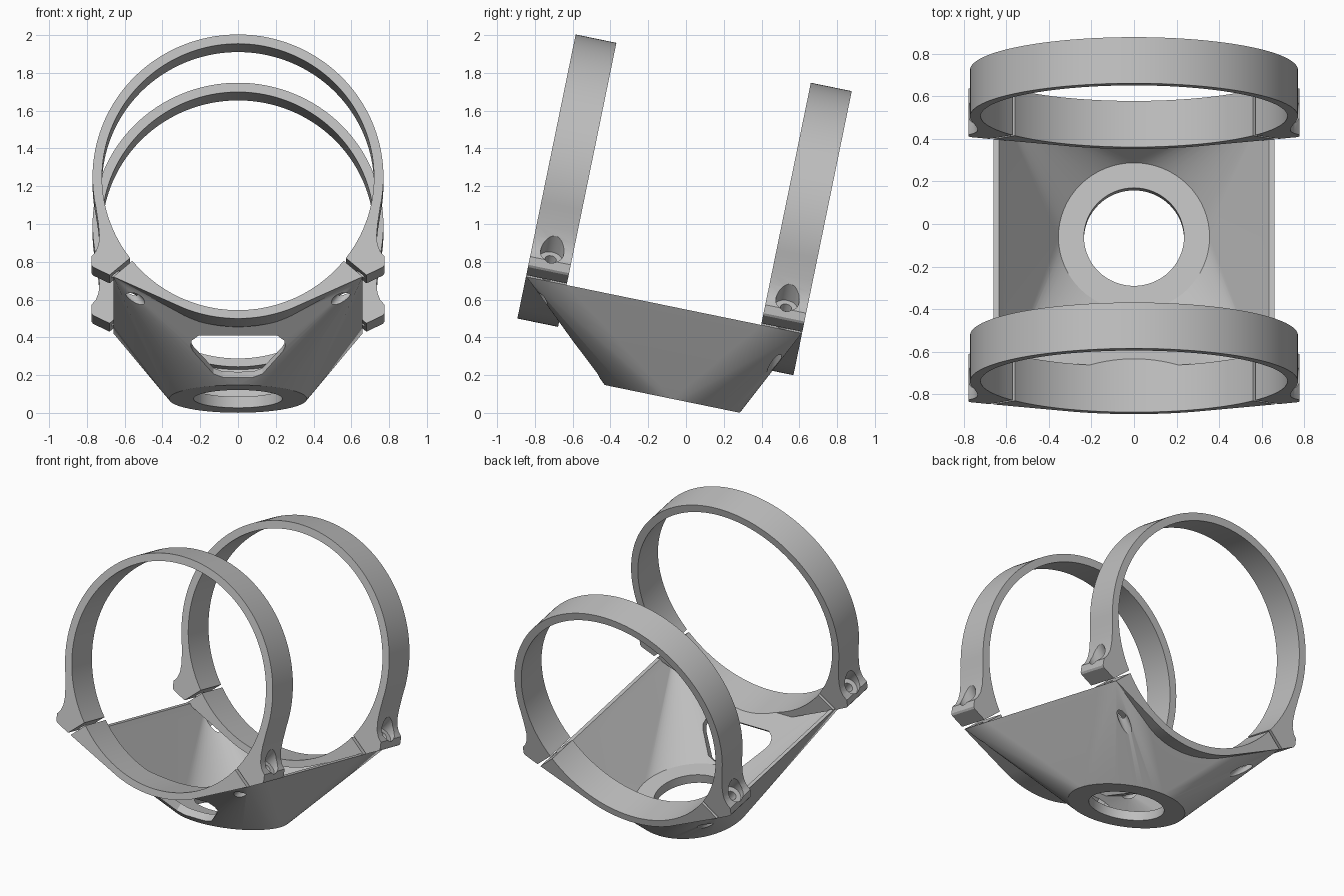
import bpy, bmesh, math
from mathutils import Matrix, Vector

cube = bpy.data.objects.get("Cube")
if cube:
    bpy.data.objects.remove(cube, do_unlink=True)

TILT = math.radians(11.6)      # whole mount leans about x
RIM, FLOOR = 0.536, 0.058      # cradle top and bottom heights
AXIS, BORE = 1.075, 0.72       # clamp centre height and bore radius
BASE_Y = -0.086                # centre of the base opening
BANDS = [(-0.975, -0.755), (0.296, 0.517)]

grey = bpy.data.materials.new("light grey")
grey.use_nodes = True
grey.diffuse_color = (0.52, 0.52, 0.52, 1)
grey.node_tree.nodes["Principled BSDF"].inputs["Base Color"].default_value = (0.52, 0.52, 0.52, 1)


def finish(bm, name):
    bmesh.ops.recalc_face_normals(bm, faces=bm.faces)
    mesh = bpy.data.meshes.new(name)
    bm.to_mesh(mesh)
    bm.free()
    obj = bpy.data.objects.new(name, mesh)
    bpy.context.collection.objects.link(obj)
    mesh.materials.append(grey)
    return obj


def prism(name, profile, y0, y1):
    """Extrude an (x, z) profile along y."""
    bm = bmesh.new()
    face = bm.faces.new([bm.verts.new((x, y0, z)) for x, z in profile])
    out = bmesh.ops.extrude_face_region(bm, geom=[face])
    verts = [v for v in out["geom"] if isinstance(v, bmesh.types.BMVert)]
    bmesh.ops.translate(bm, verts=verts, vec=(0, y1 - y0, 0))
    return finish(bm, name)


def rod(name, start, end, radius, sides=32):
    start, end = Vector(start), Vector(end)
    axis = end - start
    turn = axis.to_track_quat('Z', 'Y').to_matrix().to_4x4()
    bm = bmesh.new()
    bmesh.ops.create_cone(bm, cap_ends=True, segments=sides, radius1=radius, radius2=radius,
                          depth=axis.length, matrix=Matrix.Translation((start + end) / 2) @ turn)
    return finish(bm, name)


def funnel(name, half_x, y0, y1, top, radius, bottom):
    """Hull from a rectangle at the top to a circle at the bottom."""
    bm = bmesh.new()
    for x in (-half_x, half_x):
        for y in (y0, y1):
            bm.verts.new((x, y, top))
    for i in range(64):
        a = math.tau * i / 64
        bm.verts.new((radius * math.cos(a), BASE_Y + radius * math.sin(a), bottom))
    bmesh.ops.convex_hull(bm, input=bm.verts)
    bmesh.ops.dissolve_limit(bm, angle_limit=0.001, verts=bm.verts, edges=bm.edges)
    return finish(bm, name)


def combine(obj, tool, operation='DIFFERENCE'):
    mod = obj.modifiers.new("join", 'BOOLEAN')
    mod.operation, mod.object, mod.solver = operation, tool, 'EXACT'
    bpy.context.view_layer.objects.active = obj
    bpy.ops.object.modifier_apply(modifier=mod.name)
    bpy.data.objects.remove(tool, do_unlink=True)


def arc(radius, a0, a1, n):
    """Points round the clamp axis, angles in degrees from +x."""
    return [(radius * math.cos(math.radians(a0 + (a1 - a0) * i / n)),
             AXIS + radius * math.sin(math.radians(a0 + (a1 - a0) * i / n))) for i in range(n + 1)]


def mirrored(points):
    return [(-x, z) for x, z in reversed(points)]


def bolt_cuts(obj, y):
    """Bolt hole and wide head recess on both sides."""
    for s in (-1, 1):
        def at(t):
            return (s * (0.637 + 0.63 * t), y, 0.559 + 0.777 * t)
        combine(obj, rod("bolt_cutter", at(-0.4), at(0.3), 0.03))
        combine(obj, rod("head_cutter", at(0.12), at(0.4), 0.062))


# Cradle: hollow funnel with curved saddles at both ends
cradle = funnel("cradle", 0.66, -0.972, 0.515, RIM, 0.365, FLOOR)
combine(cradle, funnel("hollow", 0.648, -0.955, 0.5, RIM + 0.02, 0.355, FLOOR + 0.06))
for y0, y1 in BANDS:
    outer = [(0.66, RIM)] + arc(0.765, -68, -112, 20) + [(-0.66, RIM)]
    saddle = prism("saddle", outer + arc(BORE - 0.01, -141, -39, 48), y0, y1)
    combine(cradle, saddle, 'UNION')
combine(cradle, rod("bore", (0, -1.3, AXIS), (0, 1, AXIS), BORE, 128))
combine(cradle, rod("base_hole", (0, BASE_Y, -0.1), (0, BASE_Y, 0.3), 0.235, 64))

# Rounded slot through the front wall
slot_half = [(0.08, 0.05), (0.13, 0.07), (0.235, 0.215), (0.25, 0.25), (0.245, 0.29), (0.21, 0.322)]
slot = prism("slot", slot_half + mirrored(slot_half), -0.1, 0.2)
wall = Matrix.Translation((0, BASE_Y - 0.365, FLOOR)) @ Matrix.Rotation(math.radians(47.7), 4, 'X')
slot.data.transform(wall)
combine(cradle, slot)

# Clamp bands with bolt ears
parts = [cradle]
ear = [(0.739, 0.82), (0.734, 0.76), (0.738, 0.71), (0.753, 0.672), (0.776, 0.645),
       (0.776, 0.6), (0.768, 0.588), (0.68, 0.545)]
for name, (y0, y1) in zip(("front_band", "rear_band"), BANDS):
    outer = mirrored(ear) + arc(0.77, 192, -12, 96) + ear
    band = prism(name, outer + arc(BORE, -37.5, 217.5, 110), y0, y1)
    bolt_cuts(band, (y0 + y1) / 2)
    bolt_cuts(cradle, (y0 + y1) / 2)
    parts.append(band)

# Lean everything and shade
for obj in parts:
    obj.data.transform(Matrix.Rotation(-TILT, 4, 'X'))
    bpy.ops.object.select_all(action='DESELECT')
    obj.select_set(True)
    bpy.context.view_layer.objects.active = obj
    bpy.ops.object.shade_smooth_by_angle(angle=math.radians(25))
